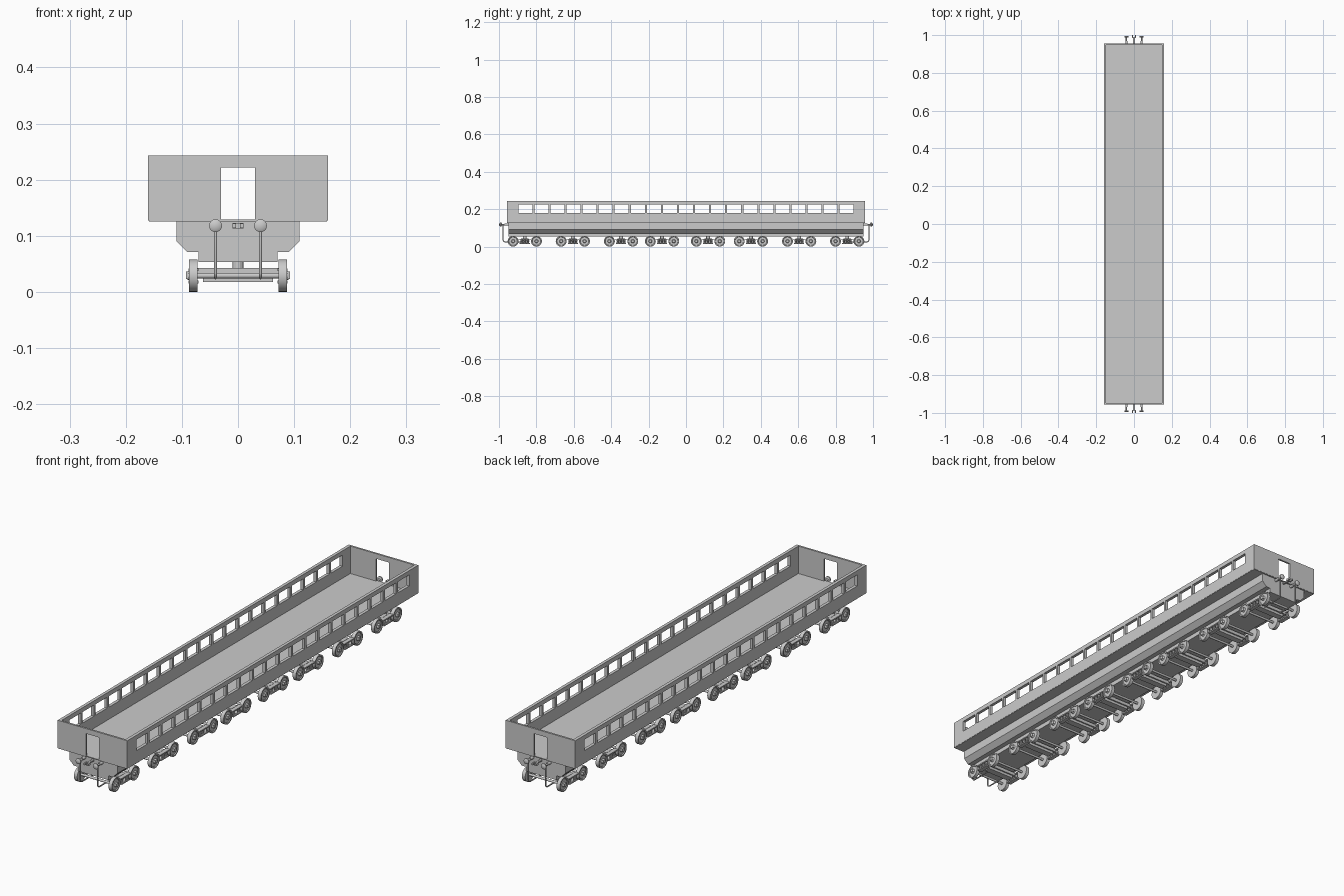
import bpy, bmesh, math
from mathutils import Matrix, Vector

if "Cube" in bpy.data.objects:
    bpy.data.objects.remove(bpy.data.objects["Cube"])


def obj(name, bm_or_mesh, loc=(0, 0, 0), smooth=False):
    me = bm_or_mesh
    if isinstance(me, bmesh.types.BMesh):
        bmesh.ops.recalc_face_normals(me, faces=me.faces)
        me = bpy.data.meshes.new(name)
        bm_or_mesh.to_mesh(me)
        bm_or_mesh.free()
    o = bpy.data.objects.new(name, me)
    o.location = loc
    bpy.context.collection.objects.link(o)
    if smooth:
        bpy.ops.object.select_all(action='DESELECT')
        o.select_set(True)
        bpy.context.view_layer.objects.active = o
        bpy.ops.object.shade_smooth_by_angle(angle=math.radians(35))
    return o


def box(bm, x0, x1, y0, y1, z0, z1):
    m = Matrix.Translation(((x0 + x1) / 2, (y0 + y1) / 2, (z0 + z1) / 2))
    bmesh.ops.create_cube(bm, size=1, matrix=m @ Matrix.Diagonal((x1 - x0, y1 - y0, z1 - z0, 1)))


def lathe(bm, profile, origin, axis, seg=24):
    # profile: (distance along axis, radius), capped at both ends
    rot = Vector((0, 0, 1)).rotation_difference(Vector(axis)).to_matrix()
    rings = []
    for d, r in profile:
        rings.append([bm.verts.new(Vector(origin) + rot @ Vector(
            (r * math.cos(2 * math.pi * i / seg), r * math.sin(2 * math.pi * i / seg), d))) for i in range(seg)])
    for a, b in zip(rings, rings[1:]):
        for i in range(seg):
            j = (i + 1) % seg
            bm.faces.new((a[i], a[j], b[j], b[i]))
    bm.faces.new(rings[0])
    bm.faces.new(rings[-1])


def cutter(name, boxes):
    bm = bmesh.new()
    for b in boxes:
        box(bm, *b)
    o = obj(name, bm)
    o.hide_render = True
    o.display_type = 'WIRE'
    return o


# Open-topped body walls with windows and end doors
bm = bmesh.new()
box(bm, -.16, .16, -.956, .956, .127, .243)
walls = obj("body_walls", bm)
pitch = .0859
cuts = [
    cutter("interior_cutter", [(-.147, .147, -.948, .948, .1, .3)]),
    cutter("window_cutter", [(-.3, .3, k * pitch - .0375, k * pitch + .0375, .179, .225)
                             for k in range(-10, 11)]),
    cutter("door_cutter", [(-.03, .03, -1.2, 1.2, .1, .222)]),
]
for c in cuts:
    m = walls.modifiers.new(c.name, 'BOOLEAN')
    m.operation = 'DIFFERENCE'
    m.solver = 'EXACT'
    m.object = c
bpy.context.view_layer.objects.active = walls
for m in list(walls.modifiers):
    bpy.ops.object.modifier_apply(modifier=m.name)

# Floor
bm = bmesh.new()
box(bm, -.159, .159, -.955, .955, .1255, .129)
obj("floor", bm)

# Stepped underbody, one profile extruded along the length
half = [(.11, .126), (.11, .091), (.09, .071), (.07, .071), (.07, .053)]
pts = half + [(-x, z) for x, z in reversed(half)]
bm = bmesh.new()
f = bm.faces.new([bm.verts.new((x, -.95, z)) for x, z in pts])
ext = bmesh.ops.extrude_face_region(bm, geom=[f])
bmesh.ops.translate(bm, vec=(0, 1.9, 0), verts=[v for v in ext["geom"] if isinstance(v, bmesh.types.BMVert)])
obj("underbody", bm)

# Wheelset: two dished wheels on one axle
side = [(.005, .005), (.072, .005), (.072, .029), (.087, .029), (.087, .024), (.084, .022),
        (.084, .010), (.088, .008), (.092, .006)]
bm = bmesh.new()
lathe(bm, [(-d, r) for d, r in reversed(side)] + side, (0, 0, 0), (1, 0, 0), 28)
first = obj("wheelset", bm, smooth=True)
wheel_mesh = first.data
bpy.data.objects.remove(first)

# Bogie: bolster, plank, pivot, side frames with coil springs
bm = bmesh.new()
box(bm, -.072, .072, -.02, .02, .029, .043)
box(bm, -.062, .062, -.014, .014, .018, .029)
lathe(bm, [(.043, .010), (.054, .010)], (0, 0, 0), (0, 0, 1), 16)
for s in (-1, 1):
    for a, b, y, z0, z1 in [(.070, .088, .033, .037, .042), (.070, .088, .027, .015, .020)]:
        box(bm, min(s * a, s * b), max(s * a, s * b), -y, y, z0, z1)
    for y in (-.018, 0, .018):
        coil = [(.020 + i * .017 / 8, .0065 if i % 2 else .005) for i in range(9)]
        lathe(bm, coil, (s * .080, y, 0), (0, 0, 1), 12)
    for y in (-.0625, .0625):
        box(bm, min(s * .0865, s * .093), max(s * .0865, s * .093), y - .007, y + .007, .023, .036)
bogie_mesh = obj("bogie_frame", bm)
mesh = bogie_mesh.data
bpy.data.objects.remove(bogie_mesh)

for y in (.118, .347, .605, .862):
    for s in (-1, 1):
        yc = s * (y + (.01 if s < 0 and y < .2 else 0))
        obj("bogie_frame", mesh, (0, yc, 0))
        for d in (-.0625, .0625):
            obj("wheelset", wheel_mesh, (0, yc + d, .029))

# Buffers, coupler and bent pipes at both ends
for s in (-1, 1):
    for x in (-.04, .04):
        bm = bmesh.new()
        lathe(bm, [(.945, .006), (.97, .006), (.97, .004), (.986, .004), (.988, .0115), (.993, .0115),
                   (.996, .007)], (x, 0, .118), (0, s, 0), 20)
        obj("buffer", bm, smooth=True)

        cu = bpy.data.curves.new("brake_pipe", 'CURVE')
        cu.dimensions = '3D'
        cu.bevel_depth = .0027
        cu.bevel_resolution = 2
        cu.use_fill_caps = True
        path = [(.978, .115), (.978, .034), (.975, .028), (.968, .025), (.88, .025)]
        sp = cu.splines.new('POLY')
        sp.points.add(len(path) - 1)
        for p, (y, z) in zip(sp.points, path):
            p.co = (x, s * y, z, 1)
        obj("brake_pipe", cu)

    bm = bmesh.new()
    for x, y0, y1, h in [(.004, .945, .985, .003), (.010, .984, .989, .005)]:
        box(bm, -x, x, min(s * y0, s * y1), max(s * y0, s * y1), .118 - h, .118 + h)
    for x in (-.007, .007):
        box(bm, x - .003, x + .003, min(s * .989, s), max(s * .989, s), .114, .122)
    obj("coupler", bm)
